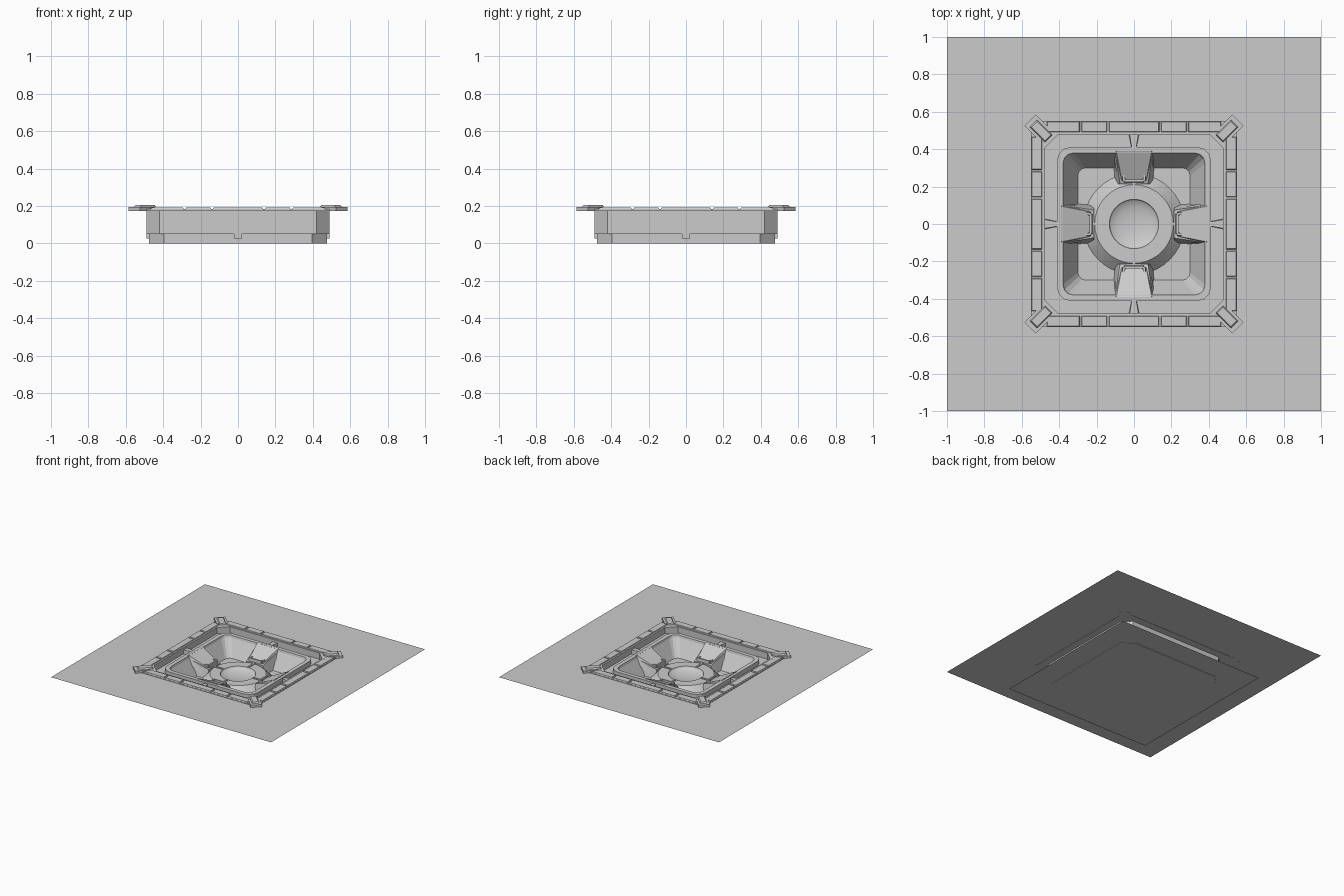
import bpy, bmesh, math
from mathutils import Matrix

if "Cube" in bpy.data.objects:
    bpy.data.objects.remove(bpy.data.objects["Cube"])


def finish(name, bm, recalc=True, smooth=False):
    bmesh.ops.remove_doubles(bm, verts=bm.verts, dist=1e-5)
    if recalc:
        bmesh.ops.recalc_face_normals(bm, faces=bm.faces)
    me = bpy.data.meshes.new(name)
    bm.to_mesh(me)
    bm.free()
    ob = bpy.data.objects.new(name, me)
    bpy.context.collection.objects.link(ob)
    if smooth:
        bpy.context.view_layer.objects.active = ob
        ob.select_set(True)
        bpy.ops.object.shade_smooth_by_angle(angle=math.radians(25))
        ob.select_set(False)
    return ob


def square_ring(h, z, c=0.0, n=0):
    """Square outline of half-width h; corners cut back by c with n segments."""
    pts = []
    for k in range(4):
        a0 = k * math.pi / 2
        cx = (h - c) * (1 if k in (0, 3) else -1)
        cy = (h - c) * (1 if k in (0, 1) else -1)
        if n == 0:
            pts.append((math.copysign(h, cx), math.copysign(h, cy), z))
        else:
            for i in range(n + 1):
                a = a0 + i / n * math.pi / 2
                pts.append((cx + c * math.cos(a), cy + c * math.sin(a), z))
    return pts


def loft(name, rings, cap_first=False, cap_last=False, close=False, smooth=False, up=False):
    bm = bmesh.new()
    vs = [[bm.verts.new(p) for p in r] for r in rings]
    n = len(vs[0])
    pairs = list(zip(vs, vs[1:])) + ([(vs[-1], vs[0])] if close else [])
    for a, b in pairs:
        for i in range(n):
            j = (i + 1) % n
            bm.faces.new((a[i], a[j], b[j], b[i]))
    if cap_first:
        bm.faces.new(vs[0][::-1])
    if cap_last:
        bm.faces.new(vs[-1])
    return finish(name, bm, recalc=not up, smooth=smooth)


def prism(bm, bottom, top, mat):
    """Solid between two four-point outlines, placed by a matrix."""
    a = [bm.verts.new(mat @ Matrix.Translation(p).to_translation()) for p in bottom]
    b = [bm.verts.new(mat @ Matrix.Translation(p).to_translation()) for p in top]
    bm.faces.new(a[::-1])
    bm.faces.new(b)
    for i in range(4):
        j = (i + 1) % 4
        bm.faces.new((a[i], a[j], b[j], b[i]))


def box(bm, x0, x1, y0, y1, z0, z1, mat, inset=0.0):
    q = lambda d, z: [(x0 + d, y0 + d, z), (x1 - d, y0 + d, z), (x1 - d, y1 - d, z), (x0 + d, y1 - d, z)]
    prism(bm, q(0, z0), q(inset, z1), mat)


SIDES = [Matrix.Rotation(k * math.pi / 2, 4, 'Z') for k in range(4)]
DIAGS = [Matrix.Rotation((k + 0.5) * math.pi / 2, 4, 'Z') for k in range(4)]
FLOOR, DECK = 0.03, 0.09

# surrounding sheet with square opening, and sheet under the body
loft("ground_sheet", [square_ring(1, 0.175), square_ring(0.49, 0.175)], up=True)
bm = bmesh.new()
bm.faces.new([bm.verts.new(p) for p in square_ring(0.667, 0.005)])
finish("base_sheet", bm, recalc=False)

# outer body with chamfered corners, trough and inner rim
loft("body_shell", [
    square_ring(0.475, 0.0, 0.08, 1), square_ring(0.475, 0.05, 0.08, 1),
    square_ring(0.49, 0.05, 0.07, 1), square_ring(0.49, 0.185, 0.07, 1),
    square_ring(0.477, 0.185, 0.07, 1), square_ring(0.477, 0.135, 0.07, 1),
    square_ring(0.405, 0.135, 0.06, 1)], cap_first=True)

# rim and sunken basin
loft("basin", [
    square_ring(0.413, 0.13, 0.08, 3), square_ring(0.413, 0.172, 0.08, 3),
    square_ring(0.38, 0.172, 0.055, 3), square_ring(0.375, 0.155, 0.055, 3),
    square_ring(0.30, FLOOR, 0.04, 3)], cap_last=True)

# raised kerb around the opening
loft("kerb", [
    square_ring(0.55, 0.173, 0.02, 1), square_ring(0.55, 0.184, 0.02, 1),
    square_ring(0.49, 0.184, 0.07, 1), square_ring(0.49, 0.173, 0.07, 1)], close=True)

# kerb blocks separated by narrow gaps
bm = bmesh.new()
cuts = [-0.47, -0.285, -0.14, 0.14, 0.285, 0.47]
for m in SIDES:
    for a, b in zip(cuts, cuts[1:]):
        box(bm, a + 0.005, b - 0.005, -0.549, -0.491, 0.184, 0.191, m, 0.003)
finish("kerb_blocks", bm)

# stacked diagonal corner clamps
bm = bmesh.new()
for m in DIAGS:
    box(bm, 0.675, 0.785, -0.043, 0.043, 0.173, 0.194, m)
    box(bm, 0.645, 0.76, -0.027, 0.027, 0.194, 0.205, m, 0.006)
finish("corner_clamps", bm)

# round pedestal with shallow bowl
prof = [(0.27, FLOOR), (0.21, DECK), (0.132, DECK)]
prof += [(0.132 * math.cos(t), DECK - 0.035 * math.sin(t))
         for t in [i * math.pi / 12 for i in range(1, 6)]] + [(0.002, DECK - 0.035)]
N = 40
loft("pedestal_bowl", [[(r * math.cos(2 * math.pi * i / N), r * math.sin(2 * math.pi * i / N), z)
                        for i in range(N)] for r, z in prof], cap_last=True, smooth=True)

# four sloping ramps from rim to pedestal
bm = bmesh.new()
for m in SIDES:
    prism(bm,
          [(-0.085, -0.22, FLOOR), (-0.115, -0.40, FLOOR + 0.1), (0.115, -0.40, FLOOR + 0.1), (0.085, -0.22, FLOOR)],
          [(-0.065, -0.235, 0.105), (-0.095, -0.39, 0.176), (0.095, -0.39, 0.176), (0.065, -0.235, 0.105)], m)
    # lower skirt reaching the floor
    prism(bm,
          [(-0.10, -0.21, FLOOR), (-0.11, -0.34, FLOOR), (0.11, -0.34, FLOOR), (0.10, -0.21, FLOOR)],
          [(-0.075, -0.215, DECK + 0.003), (-0.098, -0.375, 0.15), (0.098, -0.375, 0.15), (0.075, -0.215, DECK + 0.003)], m)
finish("ramps", bm)

# brackets at ramp ends and thin ribs to the bowl
bm = bmesh.new()
for m in SIDES:
    box(bm, -0.055, 0.055, -0.24, -0.222, 0.09, 0.12, m, 0.003)
    for s in (-1, 1):
        x0, x1 = sorted((s * 0.045, s * 0.065))
        box(bm, x0, x1, -0.262, -0.228, 0.09, 0.122, m, 0.003)
    box(bm, -0.007, 0.007, -0.225, -0.135, 0.085, 0.097, m)
finish("ramp_brackets", bm)

# radial trough ribs and small outlet pegs low on each wall
bm = bmesh.new()
for m in SIDES:
    prism(bm,
          [(-0.028, -0.48, 0.13), (0.028, -0.48, 0.13), (0.014, -0.41, 0.13), (-0.014, -0.41, 0.13)],
          [(-0.024, -0.48, 0.165), (0.024, -0.48, 0.165), (0.012, -0.41, 0.165), (-0.012, -0.41, 0.165)], m)
    box(bm, -0.022, 0.022, -0.488, -0.47, 0.025, 0.052, m)
finish("trough_ribs_and_outlets", bm)
